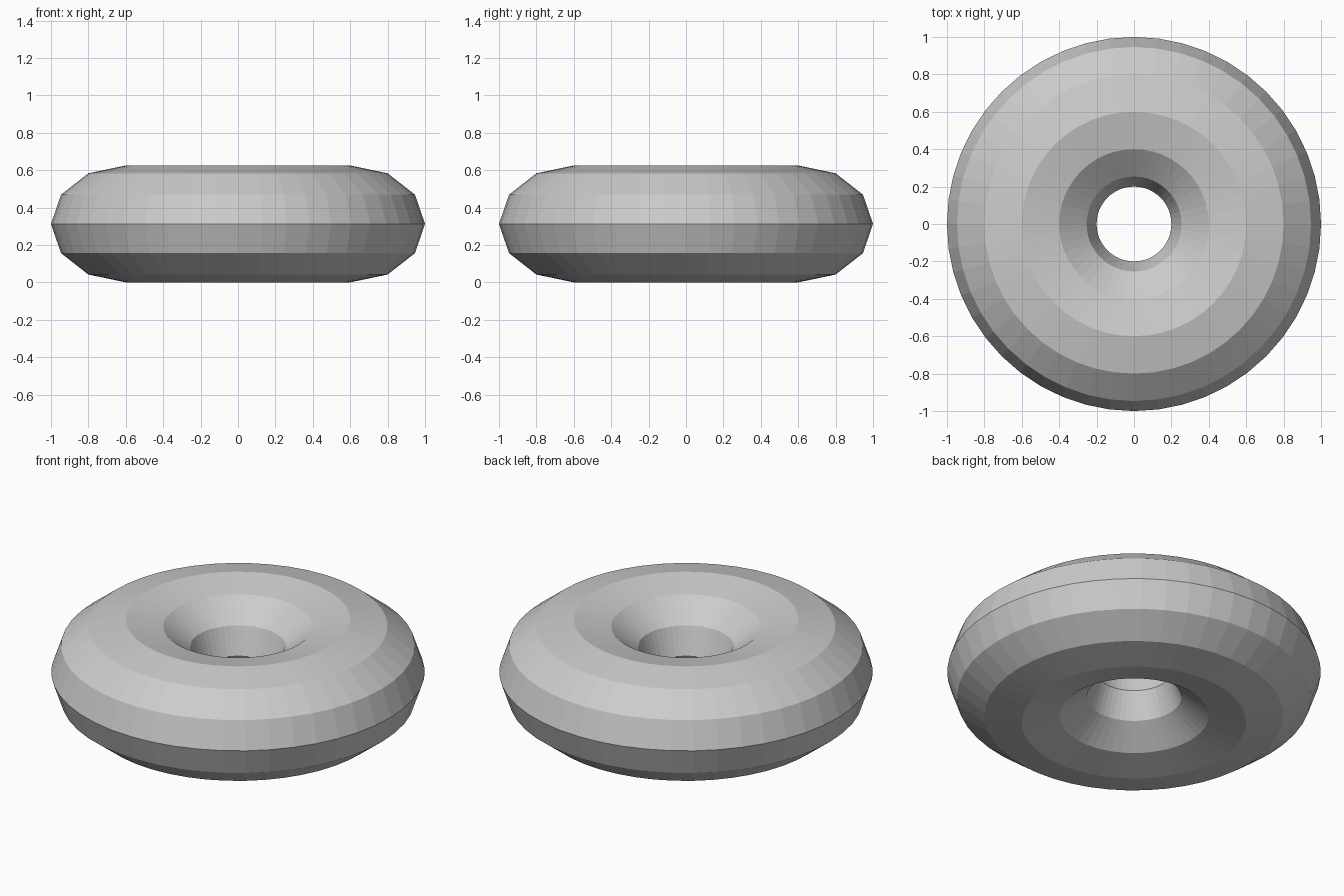
import bpy

if "Cube" in bpy.data.objects:
    bpy.data.objects.remove(bpy.data.objects["Cube"])

# Ring: faceted torus, 48 segments around and 12 around the tube
bpy.ops.mesh.primitive_torus_add(
    major_segments=48, minor_segments=12,
    major_radius=0.6, minor_radius=0.4,
    location=(0, 0, 0.3125))
ring = bpy.context.object
ring.name = "ring"

# Flatten the tube into an oval section, 0.625 tall
ring.scale.z = 0.3125 / 0.4
bpy.ops.object.transform_apply(location=False, rotation=False, scale=True)
bpy.ops.object.shade_flat()
